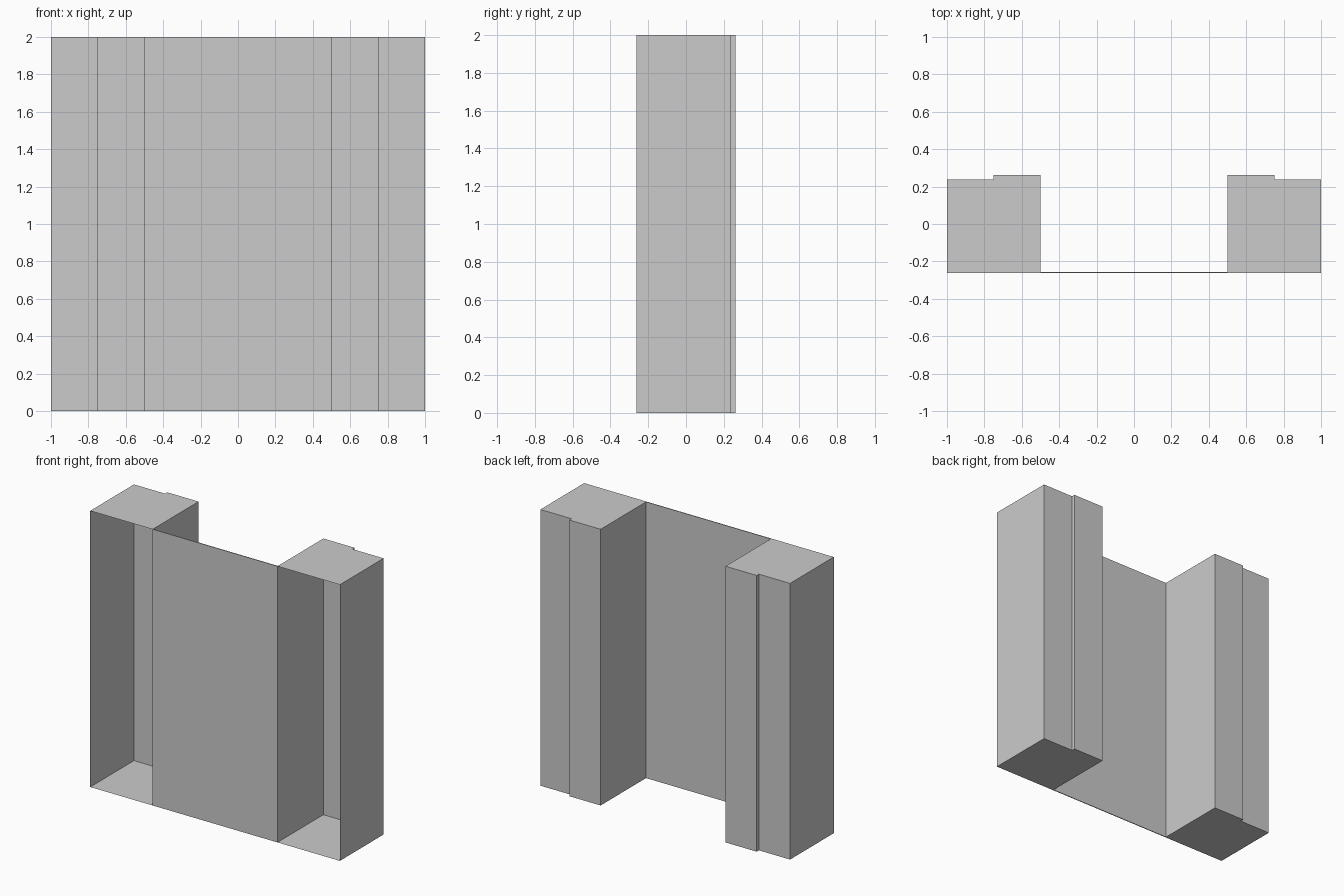
import bpy, bmesh

if "Cube" in bpy.data.objects:
    bpy.data.objects.remove(bpy.data.objects["Cube"])

HEIGHT = 2.0
FRONT, BACK, STEP = -0.2625, 0.2625, 0.2375


def make_object(name, bm):
    mesh = bpy.data.meshes.new(name)
    bm.to_mesh(mesh)
    bm.free()
    obj = bpy.data.objects.new(name, mesh)
    bpy.context.collection.objects.link(obj)
    return obj


# Side columns: stepped profile with caps, hollow and open at the front
profile = [(0.5, FRONT), (1.0, FRONT), (1.0, STEP),
           (0.75, STEP), (0.75, BACK), (0.5, BACK)]
bm = bmesh.new()
low = [bm.verts.new((x, y, 0)) for x, y in profile]
high = [bm.verts.new((x, y, HEIGHT)) for x, y in profile]
bm.faces.new(low[::-1])
bm.faces.new(high)
for i in range(1, len(profile)):  # edge 0 is the open front
    j = (i + 1) % len(profile)
    bm.faces.new((low[i], low[j], high[j], high[i]))
columns = make_object("side_columns", bm)
columns.modifiers.new("Mirror", 'MIRROR').use_axis[0] = True

# Thin front panel joining the columns
bm = bmesh.new()
bmesh.ops.create_cube(bm, size=1)
bmesh.ops.scale(bm, vec=(1.0, 0.006, HEIGHT), verts=bm.verts)
bmesh.ops.translate(bm, vec=(0, FRONT + 0.003, HEIGHT / 2), verts=bm.verts)
make_object("front_panel", bm)
